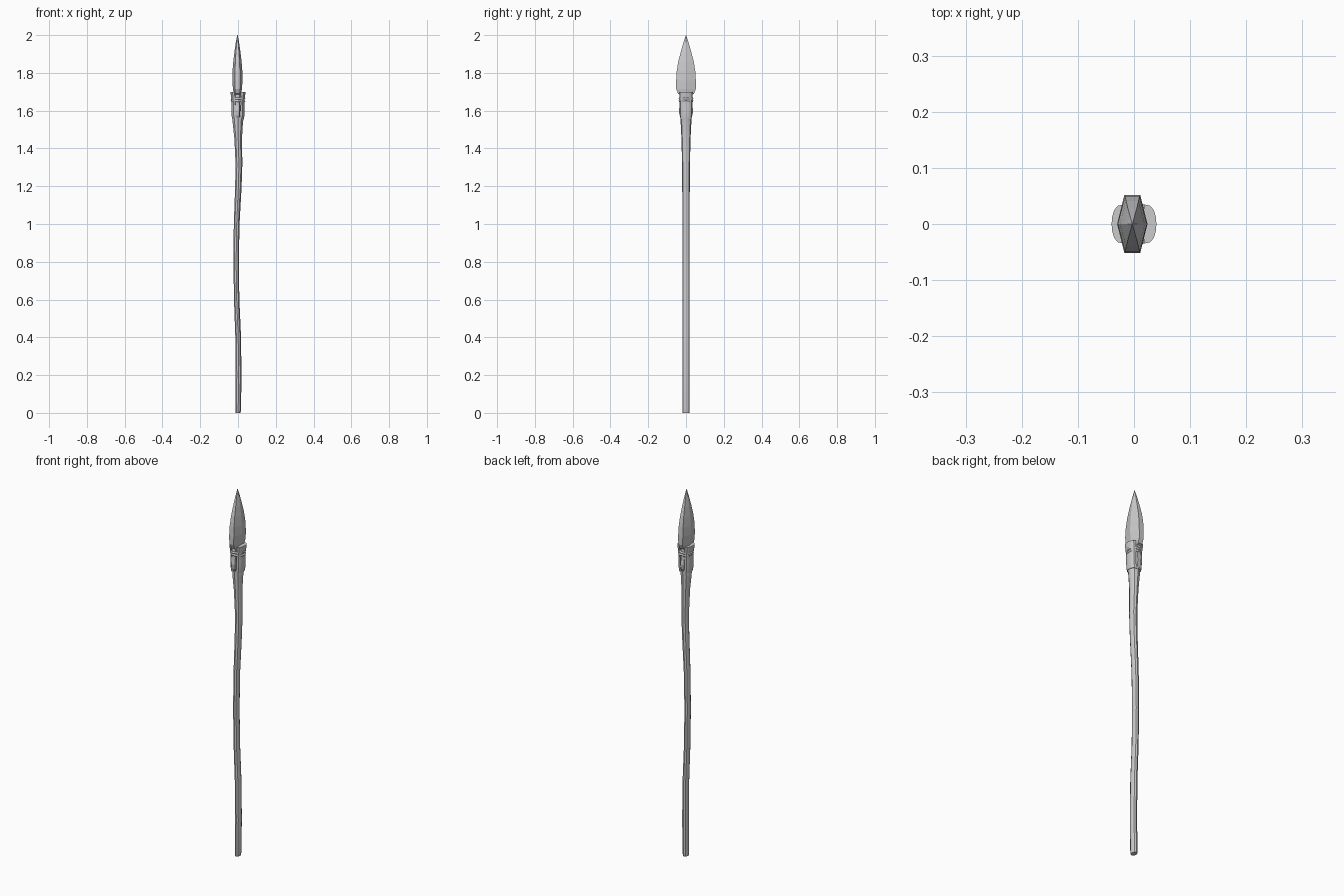
import bpy, bmesh
from math import sin, cos, pi

if "Cube" in bpy.data.objects:
    bpy.data.objects.remove(bpy.data.objects["Cube"])


def loft(name, sections, smooth=None):
    """Skin a list of equal-length point rings and cap both ends."""
    bm = bmesh.new()
    rings = [[bm.verts.new(p) for p in s] for s in sections]
    n = len(rings[0])
    for a, b in zip(rings, rings[1:]):
        for i in range(n):
            j = (i + 1) % n
            bm.faces.new((a[i], a[j], b[j], b[i]))
    bm.faces.new(rings[0][::-1])
    bm.faces.new(rings[-1])
    bmesh.ops.recalc_face_normals(bm, faces=bm.faces)
    me = bpy.data.meshes.new(name)
    bm.to_mesh(me)
    bm.free()
    ob = bpy.data.objects.new(name, me)
    bpy.context.collection.objects.link(ob)
    if smooth:
        bpy.context.view_layer.objects.active = ob
        ob.select_set(True)
        bpy.ops.object.shade_smooth_by_angle(angle=smooth)
        ob.select_set(False)
    return ob


def ellipse(cx, z, rx, ry, n=10):
    return [(cx + rx * cos(2 * pi * (i + .5) / n),
             ry * sin(2 * pi * (i + .5) / n), z) for i in range(n)]


# Gently wavy wooden shaft: z, centre x, radius x, radius y
shaft = [(0, 0, .014, .018), (.02, 0.001, .016, .019), (.2, .003, .016, .019),
         (.4, .001, .016, .019), (.6, -.007, .015, .019),
         (.8, -.010, .015, .019), (1.0, -.007, .016, .019),
         (1.2, .002, .018, .020), (1.32, .005, .019, .021),
         (1.45, .001, .021, .024), (1.53, -.001, .028, .028),
         (1.56, 0, .031, .030)]
loft("shaft", [ellipse(cx, z, rx, ry) for z, cx, rx, ry in shaft], .6)

# Forked shaft top: two D-shaped prongs either side of the blade
for side, label in ((-1, "left"), (1, "right")):
    secs = []
    for z, inner, outer, ry in ((1.555, .006, .031, .030), (1.575, .012, .034, .031),
                                (1.62, .014, .035, .032), (1.655, .016, .033, .033),
                                (1.675, .017, .037, .034), (1.70, .018, .040, .035)):
        secs.append([(side * (inner + (outer - inner) * max(0, cos(a)) ** .7),
                      ry * sin(a), z)
                     for a in [-pi / 2 + pi * i / 8 for i in range(9)]])
    loft("fork_prong_" + label, secs, .6)

# Leaf blade with rounded tang: z, ridge half thickness, edge half thickness, half width
blade = [(1.555, .012, .010, .022), (1.575, .014, .010, .034),
         (1.60, .015, .010, .038), (1.625, .016, .010, .034),
         (1.685, .018, .011, .032), (1.69, .019, .012, .042),
         (1.715, .024, .013, .052), (1.76, .027, .014, .052),
         (1.81, .026, .013, .049), (1.86, .022, .011, .041),
         (1.91, .016, .008, .028), (1.96, .009, .004, .014),
         (2.0, .001, .0005, .001)]
bx = -.003
loft("blade", [[(bx + r, 0, z), (bx + e, w, z), (bx - e, w, z),
                (bx - r, 0, z), (bx - e, -w, z), (bx + e, -w, z)]
               for z, r, e, w in blade])

# Cord binding around the fork
for k, z in enumerate((1.652, 1.664)):
    bpy.ops.mesh.primitive_torus_add(major_radius=.033, minor_radius=.006,
                                     major_segments=20, minor_segments=6,
                                     location=(0, 0, z),
                                     rotation=(0, .06 * (-1) ** k, 0))
    bpy.context.object.name = "binding_cord_%d" % (k + 1)
    bpy.ops.object.shade_smooth_by_angle(angle=1.2)
